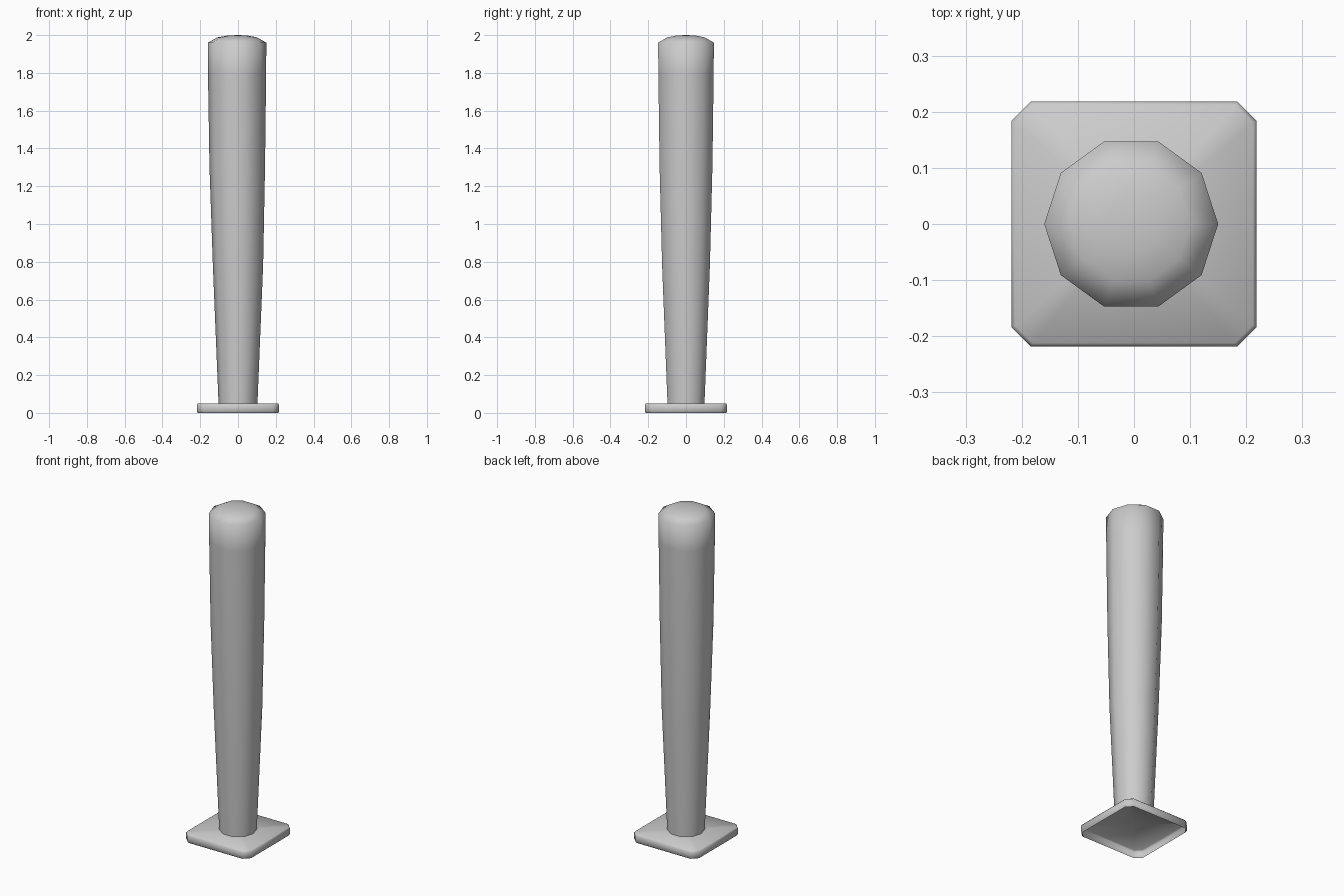
import bpy, bmesh
from math import cos, sin, pi

if "Cube" in bpy.data.objects:
    bpy.data.objects.remove(bpy.data.objects["Cube"])


def loft(name, rings, close_top):
    """Skin a stack of point rings; the underside stays open."""
    bm = bmesh.new()
    loops = [[bm.verts.new(p) for p in ring] for ring in rings]
    n = len(loops[0])
    for a, b in zip(loops, loops[1:]):
        for i in range(n):
            j = (i + 1) % n
            bm.faces.new((a[i], a[j], b[j], b[i]))
    if close_top is not None:
        tip = bm.verts.new(close_top)
        for i in range(n):
            bm.faces.new((loops[-1][i], loops[-1][(i + 1) % n], tip))
    for f in bm.faces:
        f.smooth = True
    me = bpy.data.meshes.new(name)
    bm.to_mesh(me)
    bm.free()
    ob = bpy.data.objects.new(name, me)
    bpy.context.collection.objects.link(ob)
    return ob


def decagon(z, r, cx):
    return [(cx + r * cos(i * pi / 5), r * sin(i * pi / 5), z) for i in range(10)]


def plate(z, h, c):
    """Square of half-width h with corners cut by c."""
    k = h - c
    pts = [(h, -k), (h, k), (k, h), (-k, h), (-h, k), (-h, -k), (-k, -h), (k, -h)]
    return [(x, y, z) for x, y in pts]


# Tapered ten-sided post with a low domed top
post = [(0.05, 0.103, 0.0), (0.78, 0.133, 0.0), (1.3, 0.147, -0.004),
        (1.8, 0.154, -0.005), (1.96, 0.155, -0.005), (1.988, 0.105, -0.004),
        (1.998, 0.05, -0.002)]
loft("post", [decagon(*p) for p in post], (0, 0, 2.0))

# Hollow foot plate with cut corners and softened rims
foot = [(0.0, 0.213, 0.034), (0.008, 0.218, 0.034),
        (0.043, 0.218, 0.034), (0.05, 0.212, 0.032)]
loft("foot_plate", [plate(*p) for p in foot], (0, 0, 0.05))
